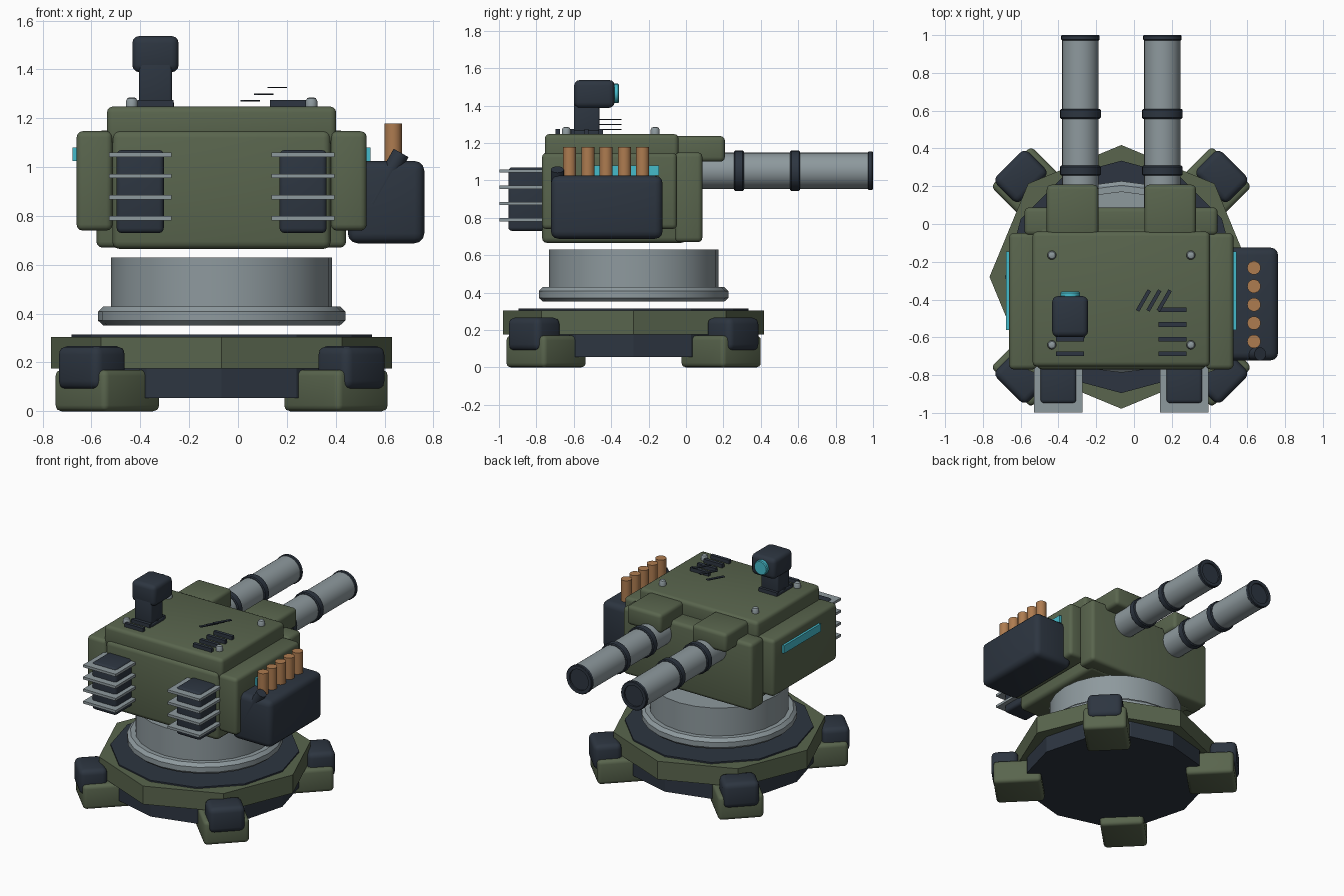
import bpy, bmesh
from math import radians, pi, cos, sin
from mathutils import Matrix, Vector

if "Cube" in bpy.data.objects:
    bpy.data.objects.remove(bpy.data.objects["Cube"])

CX, CY = -0.067, -0.28          # turret axis


def material(name, rgb):
    m = bpy.data.materials.new(name)
    m.diffuse_color = (*rgb, 1)
    m.use_nodes = True
    m.node_tree.nodes["Principled BSDF"].inputs["Base Color"].default_value = m.diffuse_color
    return m


GREEN = material("olive", (0.10, 0.13, 0.075))
DARK = material("dark_blue_grey", (0.026, 0.036, 0.052))
STEEL = material("steel", (0.27, 0.32, 0.34))
CYAN = material("cyan", (0.06, 0.50, 0.60))
COPPER = material("copper", (0.42, 0.20, 0.08))


def finish(name, bm, mat, matrix=Matrix(), smooth=True):
    bmesh.ops.recalc_face_normals(bm, faces=bm.faces)
    me = bpy.data.meshes.new(name)
    bm.to_mesh(me)
    bm.free()
    ob = bpy.data.objects.new(name, me)
    bpy.context.collection.objects.link(ob)
    ob.matrix_world = matrix
    me.materials.append(mat)
    if smooth:
        bpy.ops.object.select_all(action='DESELECT')
        ob.select_set(True)
        bpy.context.view_layer.objects.active = ob
        bpy.ops.object.shade_smooth_by_angle(angle=radians(32))
    return ob


def block(name, size, mat, matrix, bevel=0.0):
    bm = bmesh.new()
    bmesh.ops.create_cube(bm, size=1)
    bmesh.ops.scale(bm, vec=size, verts=bm.verts)
    if bevel:
        bmesh.ops.bevel(bm, geom=bm.edges[:], offset=bevel, segments=3,
                        profile=0.5, affect='EDGES')
    return finish(name, bm, mat, matrix, smooth=bevel > 0)


def box(name, x, y, z, mat, bevel=0.0):
    """Box from (min, max) ranges."""
    mid = Vector([(r[0] + r[1]) / 2 for r in (x, y, z)])
    size = [r[1] - r[0] for r in (x, y, z)]
    return block(name, size, mat, Matrix.Translation(mid), bevel)


def lathe(name, profile, sides, mat, origin, axis=(0, 0, 1), smooth=True):
    """Spin (radius, height) points round an axis; flat caps close the ends."""
    bm = bmesh.new()
    rings = [[bm.verts.new((r * cos(2 * pi * i / sides), r * sin(2 * pi * i / sides), h))
              for i in range(sides)] for r, h in profile]
    for a, b in zip(rings, rings[1:]):
        for i in range(sides):
            j = (i + 1) % sides
            bm.faces.new((a[i], a[j], b[j], b[i]))
    bm.faces.new(rings[0])
    bm.faces.new(rings[-1])
    rot = Vector((0, 0, 1)).rotation_difference(Vector(axis)).to_matrix().to_4x4()
    return finish(name, bm, mat, Matrix.Translation(origin) @ rot, smooth)


# Base: octagonal plate round a twelve-sided core
lathe("base_plate", [(0.698, 0.175), (0.698, 0.305)], 8, GREEN, (CX, CY, 0), smooth=False)
lathe("base_core", [(0.615, 0.055), (0.615, 0.315)], 12, DARK, (CX, CY, 0), smooth=False)

# Four diagonal feet with dark caps
for k, corner in enumerate(("back_right", "back_left", "front_left", "front_right")):
    turn = Matrix.Translation((CX, CY, 0)) @ Matrix.Rotation(radians(45 + 90 * k), 4, 'Z')
    block(corner + "_foot", (0.33, 0.30, 0.17), GREEN,
          turn @ Matrix.Translation((0.662, 0, 0.085)), 0.025)
    block(corner + "_foot_cap", (0.185, 0.24, 0.178), DARK,
          turn @ Matrix.Translation((0.752, 0, 0.178)), 0.035)

# Slewing ring
lathe("ring_flange", [(0.485, 0.352), (0.507, 0.372), (0.507, 0.408), (0.485, 0.43)],
      24, STEEL, (CX, CY, 0))
lathe("ring_neck", [(0.4525, 0.40), (0.4525, 0.63)], 24, STEEL, (CX, CY, 0))

# Turret hull
box("hull", (-0.515, 0.38), (-0.77, 0.0), (0.665, 1.15), GREEN, 0.03)
box("roof", (-0.537, 0.402), (-0.755, -0.04), (1.09, 1.248), GREEN, 0.025)
box("front_plate", (-0.58, 0.443), (-0.06, 0.088), (0.67, 1.15), GREEN, 0.025)

for side, s in (("left", -1), ("right", 1)):
    def span(a, b):
        return tuple(sorted((CX + s * a, CX + s * b)))

    # Side armour and light strip
    box(side + "_armour", span(0.447, 0.594), (-0.77, -0.048), (0.74, 1.147), GREEN, 0.025)
    box(side + "_light_strip", span(0.58, 0.61), (-0.56, -0.145), (1.025, 1.08), CYAN)

    # Barrel with bands, muzzle and hood
    bx = CX + s * 0.217
    box(side + "_barrel_hood", span(0.122, 0.395), (-0.065, 0.208), (1.10, 1.237), GREEN, 0.025)
    lathe(side + "_barrel", [(0.097, 0.0), (0.097, 0.985)], 24, STEEL, (bx, 0, 1.052), (0, 1, 0))
    for n, y in enumerate((0.257, 0.557)):
        lathe(f"{side}_barrel_band_{n + 1}",
              [(0.102, 0), (0.108, 0.006), (0.108, 0.046), (0.102, 0.052)],
              24, DARK, (bx, y, 1.052), (0, 1, 0))
    lathe(side + "_muzzle",
          [(0.097, 0), (0.102, 0.005), (0.102, 0.023), (0.098, 0.028), (0.075, 0.028),
           (0.075, 0.016)], 24, DARK, (bx, 0.972, 1.052), (0, 1, 0))

    # Rear radiator with fins
    box(side + "_radiator", span(0.237, 0.43), (-0.95, -0.74), (0.73, 1.07), DARK, 0.02)
    for n in range(4):
        z = 0.79 + 0.0867 * n
        box(f"{side}_radiator_fin_{n + 1}", span(0.205, 0.462), (-0.998, -0.75),
            (z - 0.009, z + 0.009), STEEL)

    # Roof vents and bolts
    for n in range(4):
        y = -0.455 - 0.077 * n
        box(f"{side}_vent_{n + 1}", span(0.198, 0.345), (y - 0.012, y + 0.012),
            (1.24, 1.274), DARK)
    for n, y in enumerate((-0.165, -0.64)):
        lathe(f"{side}_roof_bolt_{n + 1}",
              [(0.024, 0), (0.024, 0.03), (0.018, 0.042), (0.008, 0.046)], 12, STEEL,
              (CX + s * 0.368, y, 1.24))

# Slanted marking bars stepping up above the roof
for n in range(3):
    block(f"slash_bar_{n + 1}", (0.125, 0.02, 0.006), DARK,
          Matrix.Translation((0.05 + 0.055 * n, -0.405, 1.272 + 0.027 * n))
          @ Matrix.Rotation(radians(60), 4, 'Z'))

# Sensor mast
box("sensor_foot", (-0.412, -0.262), (-0.605, -0.455), (1.24, 1.268), DARK, 0.006)
box("sensor_neck", (-0.405, -0.27), (-0.598, -0.462), (1.25, 1.43), DARK, 0.012)
box("sensor_head", (-0.433, -0.243), (-0.598, -0.382), (1.388, 1.537), DARK, 0.03)
lathe("sensor_lens", [(0.052, 0), (0.052, 0.034), (0.046, 0.04)], 20, CYAN,
      (-0.338, -0.398, 1.465), (0, 1, 0))

# Ammunition box, rounds and feed tube
box("ammo_box", (0.45, 0.763), (-0.722, -0.125), (0.688, 1.025), DARK, 0.04)
for n in range(5):
    lathe(f"round_{n + 1}", [(0.036, 0.98), (0.036, 1.178)], 14, COPPER,
          (0.635, -0.232 - 0.0975 * n, 0))
start, end = Vector((0.55, -0.688, 0.85)), Vector((0.668, -0.688, 1.058))
lathe("feed_tube", [(0.035, 0), (0.035, (end - start).length)], 16, DARK, start, end - start)
